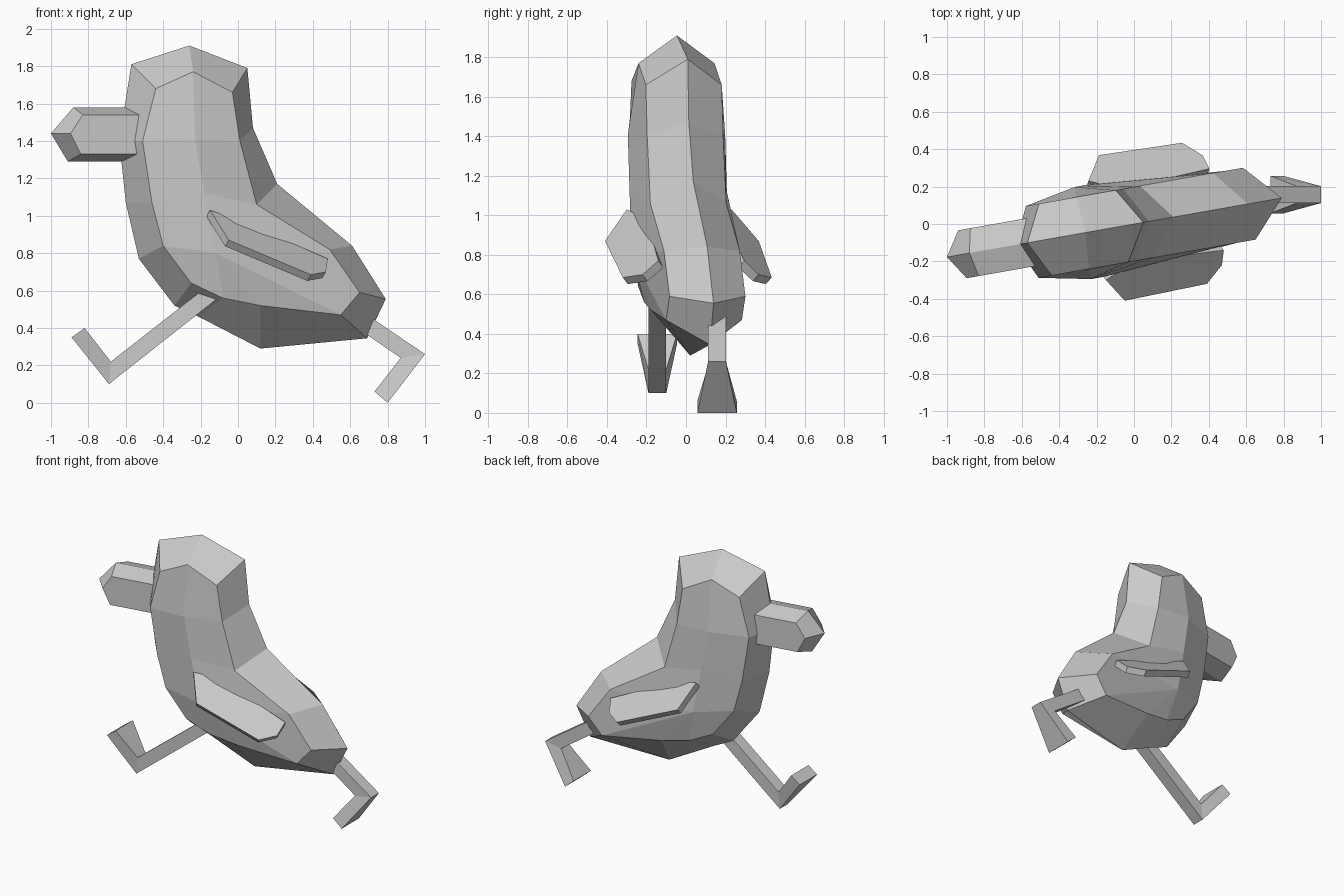
import bpy, bmesh
from math import sin, cos, radians
from mathutils import Vector

if "Cube" in bpy.data.objects:
    bpy.data.objects.remove(bpy.data.objects["Cube"])

YAW = radians(10)          # the bird's body is turned slightly
S, C = sin(YAW), cos(YAW)


def place(x, z, h):
    """Point seen at (x, z) from the front, h in front of the body's middle plane."""
    along = (x - h * S) / C
    return Vector((x, along * S - h * C, z))


def mirror(p):
    """Reflect a point across the body's middle plane."""
    c2, s2 = cos(2 * YAW), sin(2 * YAW)
    return Vector((p.x * c2 + p.y * s2, p.x * s2 - p.y * c2, p.z))


def make(name, verts, faces):
    bm = bmesh.new()
    vs = [bm.verts.new(v) for v in verts]
    for f in faces:
        bm.faces.new([vs[i] for i in f])
    bmesh.ops.recalc_face_normals(bm, faces=bm.faces)
    me = bpy.data.meshes.new(name)
    bm.to_mesh(me)
    bm.free()
    ob = bpy.data.objects.new(name, me)
    bpy.context.collection.objects.link(ob)
    return ob


def ridged_solid(name, ridge, side, caps):
    """Middle outline bevelled to a smaller outline on both sides, then capped."""
    n, m = len(ridge), len(side)
    front = [place(*p) for p in side]
    verts = [place(x, z, 0) for x, z in ridge] + front + [mirror(p) for p in front]
    faces = []
    for base in (n, n + m):
        for i in range(n):
            j = (i + 1) % n
            faces.append((i, j, base + j, base + i))
        faces += [[base + k for k in cap] for cap in caps]
    return make(name, verts, faces)


def slab(name, top, offset):
    n = len(top)
    verts = list(top) + [p + offset for p in top]
    faces = [range(n), range(n, 2 * n)]
    faces += [(i, (i + 1) % n, n + (i + 1) % n, n + i) for i in range(n)]
    return make(name, verts, faces)


def leg(name, y, sections):
    """Bent strip: each section is (x1, z1, x2, z2, half width)."""
    verts = []
    for x1, z1, x2, z2, w in sections:
        verts += [(x1, y - w, z1), (x1, y + w, z1), (x2, y + w, z2), (x2, y - w, z2)]
    last = len(verts) - 4
    faces = [range(4), range(last, last + 4)]
    for b in range(0, last, 4):
        faces += [(b + i, b + (i + 1) % 4, b + 4 + (i + 1) % 4, b + 4 + i) for i in range(4)]
    return make(name, verts, faces)


# Body with head and tail
ridge = [(-.26, 1.91), (-.57, 1.81), (-.635, 1.4), (-.60, 1.07), (-.53, .77),
         (-.34, .52), (-.21, .46), (.12, .29), (.69, .345), (.79, .555),
         (.61, .84), (.21, 1.17), (.08, 1.47), (.05, 1.79)]
rim = [(-.24, 1.77), (-.44, 1.68), (-.51, 1.40), (-.46, 1.07), (-.40, .84),
       (-.25, .64), (-.08, .56), (.12, .52), (.55, .47), (.65, .59),
       (.49, .82), (.10, 1.06), (.01, 1.40), (-.03, 1.66)]
bulge = [(-.23, 1.41, .25), (-.18, 1.12, .25), (-.12, .80, .25)]
caps = [(0, 1, 2, 14), (13, 0, 14, 12), (2, 3, 15, 14), (14, 15, 11, 12),
        (3, 4, 16, 15), (15, 16, 10, 11), (4, 5, 6, 16), (6, 7, 16),
        (7, 8, 16), (8, 9, 10, 16)]
ridged_solid("body", ridge, [(x, z, .195) for x, z in rim] + bulge, caps)

# Beak, its rear end sunk into the head
ridged_solid("beak",
             [(-1, 1.44), (-.88, 1.58), (-.48, 1.58), (-.48, 1.29), (-.91, 1.29)],
             [(x, z, .13) for x, z in
              [(-.895, 1.44), (-.83, 1.54), (-.46, 1.54), (-.46, 1.33), (-.84, 1.33)]],
             [range(5)])

# Wings: tilted thin plates, mirrored across the body
wing = [Vector(p) for p in [(-.15, -.30, 1.03), (0, -.20, .98), (.48, -.14, .77),
                            (.47, -.22, .70), (.39, -.32, .685), (-.05, -.41, .87)]]
thick = Vector((-.019, .025, -.033))
slab("front_wing", wing, thick)
slab("back_wing", [mirror(p) for p in wing], mirror(thick))

# Legs with flared feet, in mid stride
leg("front_leg", -.145, [(-.13, .65, -.06, .597, .045),
                         (-.68, .22, -.69, .10, .045),
                         (-.82, .40, -.89, .35, .10)])
leg("rear_leg", .157, [(.52, .585, .47, .515, .045),
                       (1.0, .26, .87, .24, .045),
                       (.80, 0, .73, .06, .10)])
